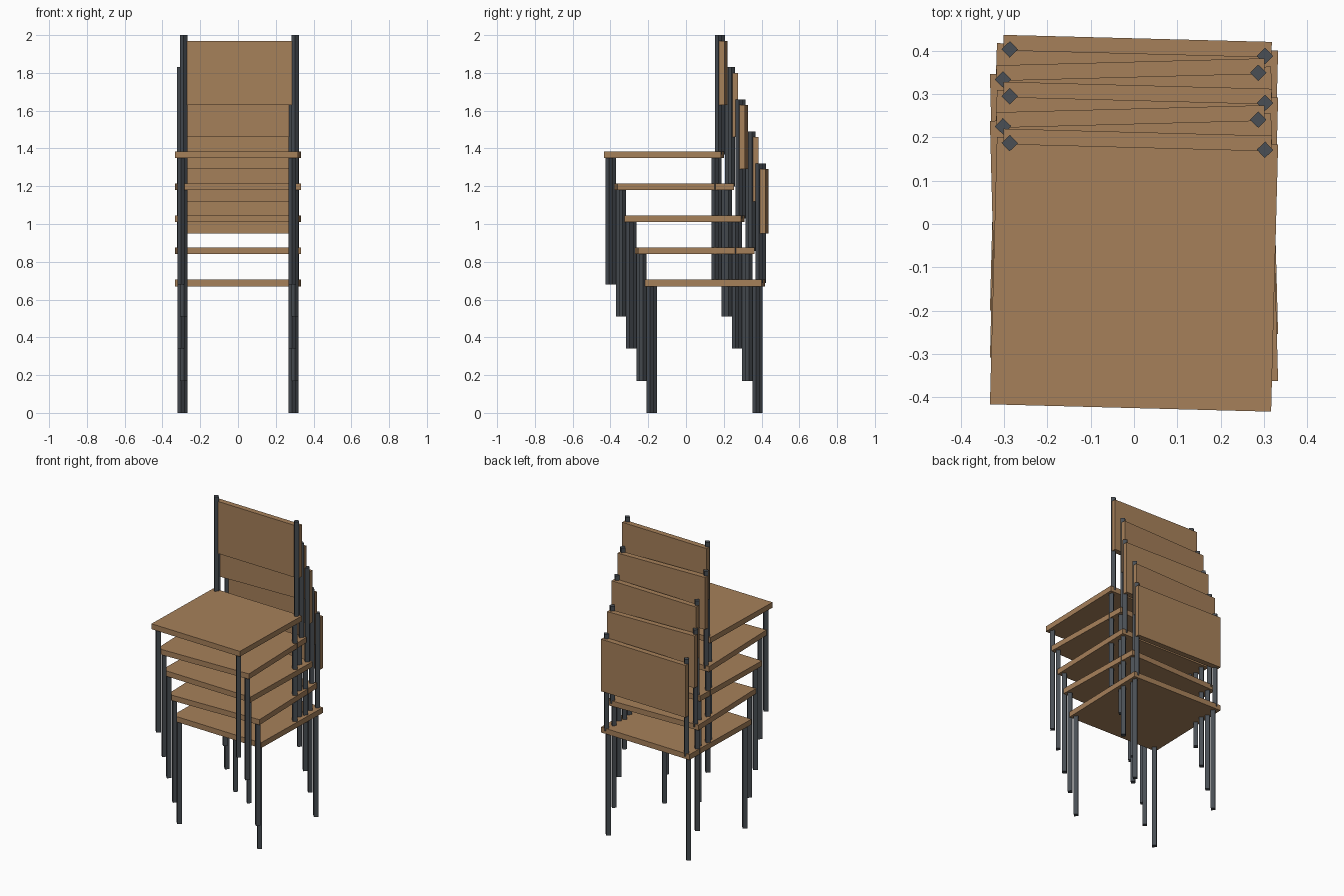
import bpy
import math
from mathutils import Matrix

if "Cube" in bpy.data.objects:
    bpy.data.objects.remove(bpy.data.objects["Cube"])


def material(name, rgb):
    m = bpy.data.materials.new(name)
    m.diffuse_color = (*rgb, 1)
    m.use_nodes = True
    m.node_tree.nodes["Principled BSDF"].inputs["Base Color"].default_value = m.diffuse_color
    return m


WOOD = material("brown wood", (0.381, 0.216, 0.102))
METAL = material("dark metal", (0.067, 0.077, 0.089))


def finish(name, mat, place):
    ob = bpy.context.object
    ob.name = name
    ob.data.materials.append(mat)
    ob.matrix_world = place @ ob.matrix_basis
    return ob


def box(name, center, size, place):
    bpy.ops.mesh.primitive_cube_add(size=1, location=center)
    ob = bpy.context.object
    ob.data.transform(Matrix.Diagonal((*size, 1)))
    finish(name, WOOD, place)


# Four-sided tube, diamond-shaped in plan
def tube(name, x, y, z0, z1, place):
    bpy.ops.mesh.primitive_cylinder_add(vertices=4, radius=0.019, depth=z1 - z0,
                                        location=(x, y, (z0 + z1) / 2))
    finish(name, METAL, place)


def chair(place):
    box("seat", (0, 0.002, 0.6875), (0.65, 0.618, 0.035), place)
    box("backrest", (0, 0.3125, 1.12), (0.62, 0.036, 0.34), place)
    for x in (-0.295, 0.295):
        tube("front_leg", x, -0.28, 0, 0.672, place)
        tube("back_leg", x, 0.28, 0, 0.672, place)
        tube("back_post", x, 0.2975, 0.688, 1.32, place)


# Stack of five, each stepped up and forward with a slight alternating twist
for i in range(5):
    twist = math.radians(-1.5 if i % 2 == 0 else 1.5)
    chair(Matrix.Translation((0, 0.0985 - 0.0542 * i, 0.17 * i))
          @ Matrix.Rotation(twist, 4, 'Z'))
